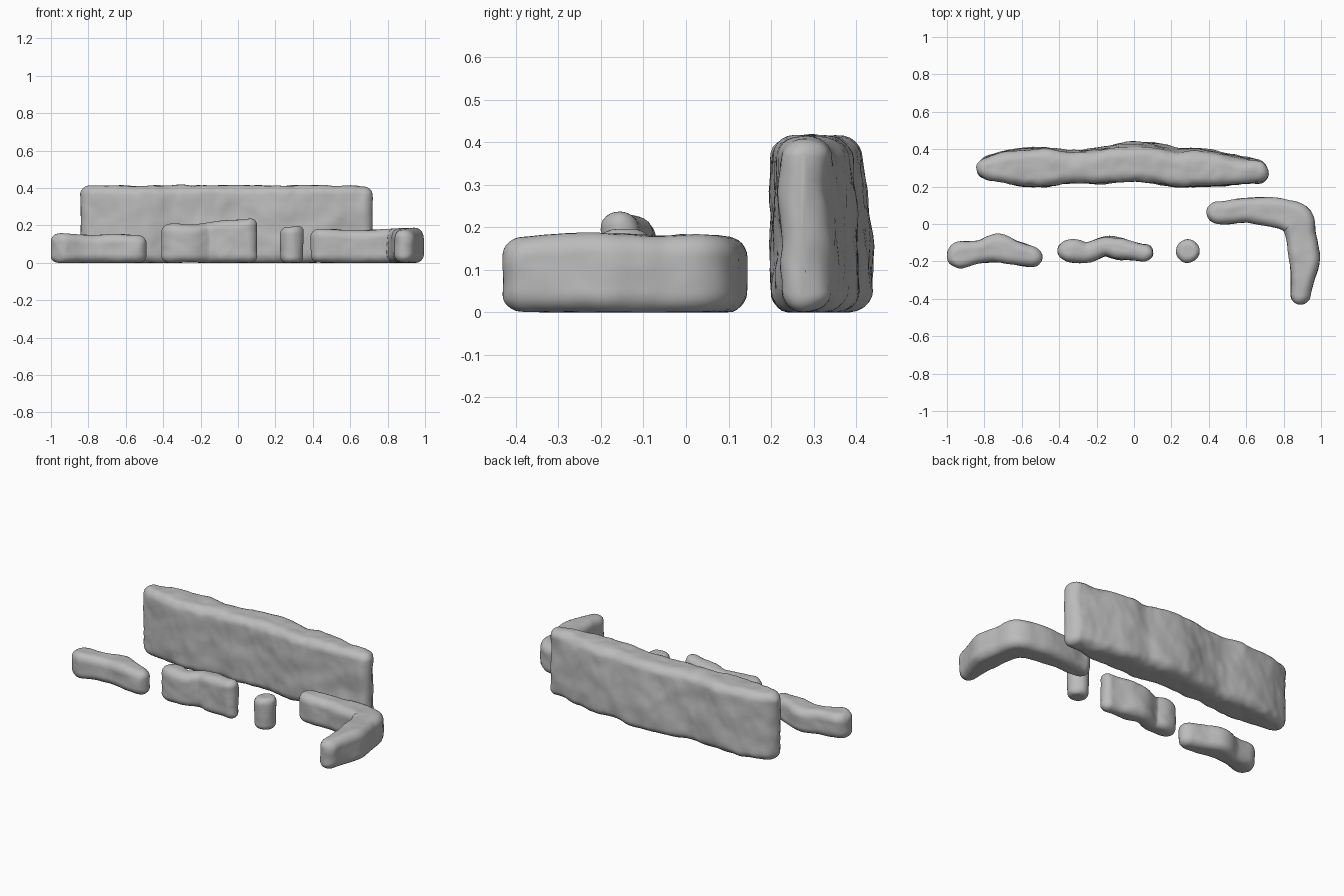
import bpy, bmesh, math
from mathutils import Vector, noise

if "Cube" in bpy.data.objects:
    bpy.data.objects.remove(bpy.data.objects["Cube"], do_unlink=True)

stone = bpy.data.materials.new("grey stone")
stone.use_nodes = True
stone.diffuse_color = (0.5, 0.5, 0.5, 1)
stone.node_tree.nodes["Principled BSDF"].inputs["Base Color"].default_value = (0.5, 0.5, 0.5, 1)


def spline(stations, steps=24):
    """Smooth curve through stations of (x, y, half width, height, base bulge)."""
    out = []
    n = len(stations)
    for i in range(n - 1):
        rows = [stations[min(max(i + k, 0), n - 1)] for k in (-1, 0, 1, 2)]
        for j in range(steps):
            t = j / steps
            out.append([b + 0.5 * t * (c - a + t * (2 * a - 5 * b + 4 * c - d + t * (3 * (b - c) + d - a)))
                        for a, b, c, d in zip(*rows)])
    return out + [list(stations[-1])]


def section(w, h, inset, radius):
    """Rounded rectangle standing on the ground, as (across, up) pairs."""
    r = min(radius, w * 0.95, h / 2 - inset - 0.002)
    lo, hi = inset + r, h - inset - r
    pts = []
    corners = [(w - r, lo, -90), (w - r, hi, 0), (r - w, hi, 90), (r - w, lo, 180)]
    for k, (cx, cz, start) in enumerate(corners):
        for j in range(7):
            a = math.radians(start + j * 15)
            pts.append((cx + r * math.cos(a), cz + r * math.sin(a)))
        nx, nz, _ = corners[(k + 1) % 4]
        count = 12 if k % 2 == 0 else 5
        p0 = pts[-1]
        a = math.radians(corners[(k + 1) % 4][2])
        p1 = (nx + r * math.cos(a), nz + r * math.sin(a))
        pts += [(p0[0] + (p1[0] - p0[0]) * j / count, p0[1] + (p1[1] - p0[1]) * j / count)
                for j in range(1, count)]
    return pts


def wall(name, stations, radius=0.045, lump=0.008, step=0.014):
    path = spline([s if len(s) == 5 else (*s, 0) for s in stations])
    dist = [0]
    for a, b in zip(path, path[1:]):
        dist.append(dist[-1] + math.hypot(b[0] - a[0], b[1] - a[1]))
    total = dist[-1]

    def at(d):
        i = 0
        while i < len(dist) - 2 and dist[i + 1] < d:
            i += 1
        t = (d - dist[i]) / max(dist[i + 1] - dist[i], 1e-6)
        return [a + (b - a) * t for a, b in zip(path[i], path[i + 1])]

    # Close spacing at the rounded ends, even spacing between them
    cap = min(0.06, total * 0.4)
    ends = [cap * (1 - math.cos(math.radians(a))) for a in range(6, 90, 9)]
    count = max(2, round((total - 2 * cap) / step))
    places = ends + [cap + (total - 2 * cap) * k / count for k in range(count + 1)]
    places += [total - e for e in reversed(ends)]

    bm = bmesh.new()
    rings = []
    for d in places:
        x, y, w, h, bulge = at(d)
        a, b = at(max(d - 0.015, 0)), at(min(d + 0.015, total))
        normal = Vector((a[1] - b[1], b[0] - a[0])).normalized()
        e = min(d, total - d)
        round_w = math.sqrt(1 - max(0, 1 - e / w) ** 2)
        inset = radius - math.sqrt(radius ** 2 - max(0, radius - e) ** 2)
        ring = []
        for v, z in section(w * round_w, h, inset * 0.85, radius):
            # The back leans outward toward the base
            if v > 0:
                v += bulge * round_w * v / w * min(1, max(0, 1.3 - z / h))
            ring.append(bm.verts.new((x + normal.x * v, y + normal.y * v, z)))
        rings.append(ring)
    for r0, r1 in zip(rings, rings[1:]):
        n = len(r0)
        for j in range(n):
            bm.faces.new((r0[j], r1[j], r1[(j + 1) % n], r0[(j + 1) % n]))
    bm.faces.new(rings[0])
    bm.faces.new(rings[-1][::-1])
    bmesh.ops.recalc_face_normals(bm, faces=bm.faces)
    bm.normal_update()

    # Worn, lumpy surface
    moves = []
    for v in bm.verts:
        n = noise.noise(v.co * 9) + 0.4 * noise.noise(v.co * 22)
        push = v.normal * n * lump
        push.z *= 0.8
        moves.append(push)
    for v, m in zip(bm.verts, moves):
        v.co += m
        v.co.z = max(v.co.z, 0)

    mesh = bpy.data.meshes.new(name)
    bm.to_mesh(mesh)
    bm.free()
    mesh.materials.append(stone)
    for p in mesh.polygons:
        p.use_smooth = True
    obj = bpy.data.objects.new(name, mesh)
    bpy.context.collection.objects.link(obj)


# Stations: x, y, half width, height, optional bulge at the base of the back
wall("tall_back_wall", [
    (-.84, .29, .05, .41, 0), (-.76, .298, .065, .412, .01), (-.6, .3, .095, .412, .01),
    (-.48, .298, .097, .412, .01), (-.33, .296, .077, .412, .02), (-.18, .302, .083, .412, .025),
    (0, .314, .086, .414, .04), (.1, .307, .087, .412, .04), (.22, .286, .085, .412, .035),
    (.34, .291, .09, .412, .025), (.48, .281, .075, .412, .025), (.6, .275, .058, .412, .02),
    (.72, .275, .05, .41, .01)], radius=.05, lump=.01)

wall("left_low_wall", [
    (-1, -.19, .055, .155), (-.93, -.167, .07, .156), (-.82, -.148, .063, .15),
    (-.73, -.128, .077, .15), (-.64, -.152, .066, .152), (-.56, -.172, .056, .15),
    (-.49, -.182, .045, .145)], lump=.006)

wall("middle_low_wall", [
    (-.41, -.155, .045, .205), (-.33, -.142, .062, .208), (-.25, -.153, .055, .2),
    (-.16, -.12, .051, .215), (-.08, -.132, .057, .225), (.01, -.147, .047, .232),
    (.1, -.16, .045, .242)], lump=.006)

wall("small_post", [
    (.225, -.142, .055, .185), (.285, -.145, .062, .192), (.35, -.143, .055, .2)],
    radius=.035, lump=.004)

wall("right_corner_wall", [
    (.39, .065, .055, .18), (.49, .06, .062, .178), (.6, .075, .065, .175), (.7, .067, .077, .174),
    (.8, .052, .08, .18), (.87, .018, .09, .182), (.89, -.06, .08, .18), (.91, -.19, .082, .186),
    (.897, -.31, .06, .182), (.88, -.43, .05, .176)], lump=.006)
